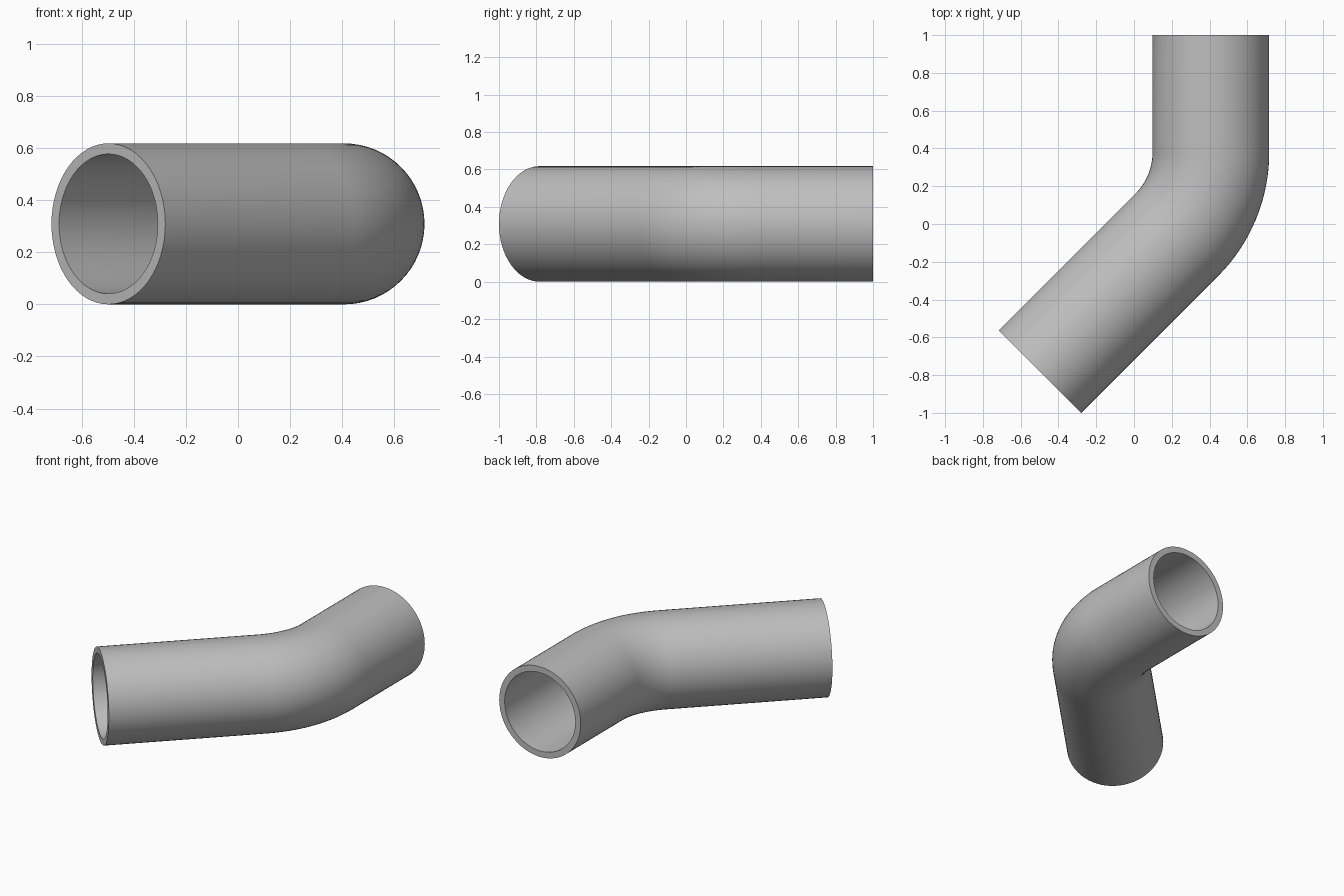
import bpy, bmesh, math
from mathutils import Vector

cube = bpy.data.objects.get("Cube")
if cube:
    bpy.data.objects.remove(cube, do_unlink=True)

OUTER, INNER = 0.309, 0.268      # pipe radii
BEND = 2 * OUTER                 # centreline bend radius
SIDES, STEPS = 64, 16
ANGLE = math.radians(45)
X_BACK = 0.407                   # centreline of the straight back leg
CORNER = Vector((X_BACK, 0.123, OUTER))

# Centreline stations: (point, sideways direction) from back end to front end
tangent = BEND * math.tan(ANGLE / 2)
pivot = CORNER + Vector((-BEND, tangent, 0))
stations = [(Vector((X_BACK, 1, OUTER)), Vector((1, 0, 0)))]
for i in range(STEPS + 1):
    a = -ANGLE * i / STEPS
    side = Vector((math.cos(a), math.sin(a), 0))
    stations.append((pivot + side * BEND, side))
half = math.sqrt(0.5)
front = Vector((-0.716 + OUTER * half, -1 + OUTER * half, OUTER))
stations.append((front, Vector((half, -half, 0))))


def ring(bm, centre, side, radius):
    """One circle of vertices across the pipe."""
    verts = []
    for k in range(SIDES):
        t = math.tau * k / SIDES
        offset = side * math.cos(t) + Vector((0, 0, math.sin(t)))
        verts.append(bm.verts.new(centre + offset * radius))
    return verts


# Outer wall runs forward, inner wall runs back, end rims close the loop
bm = bmesh.new()
rings = [ring(bm, c, s, OUTER) for c, s in stations]
rings += [ring(bm, c, s, INNER) for c, s in reversed(stations)]
for i, lower in enumerate(rings):
    upper = rings[(i + 1) % len(rings)]
    for k in range(SIDES):
        n = (k + 1) % SIDES
        bm.faces.new((lower[k], lower[n], upper[n], upper[k]))
bmesh.ops.recalc_face_normals(bm, faces=bm.faces)
mesh = bpy.data.meshes.new("bent_pipe")
bm.to_mesh(mesh)
bm.free()

# Plain grey finish
grey = bpy.data.materials.new("grey")
grey.use_nodes = True
colour = (0.52, 0.52, 0.52, 1)
grey.diffuse_color = colour
grey.node_tree.nodes["Principled BSDF"].inputs["Base Color"].default_value = colour
mesh.materials.append(grey)

pipe = bpy.data.objects.new("bent_pipe", mesh)
bpy.context.collection.objects.link(pipe)
bpy.ops.object.select_all(action="DESELECT")
pipe.select_set(True)
bpy.context.view_layer.objects.active = pipe
bpy.ops.object.shade_smooth_by_angle(angle=math.radians(30))
